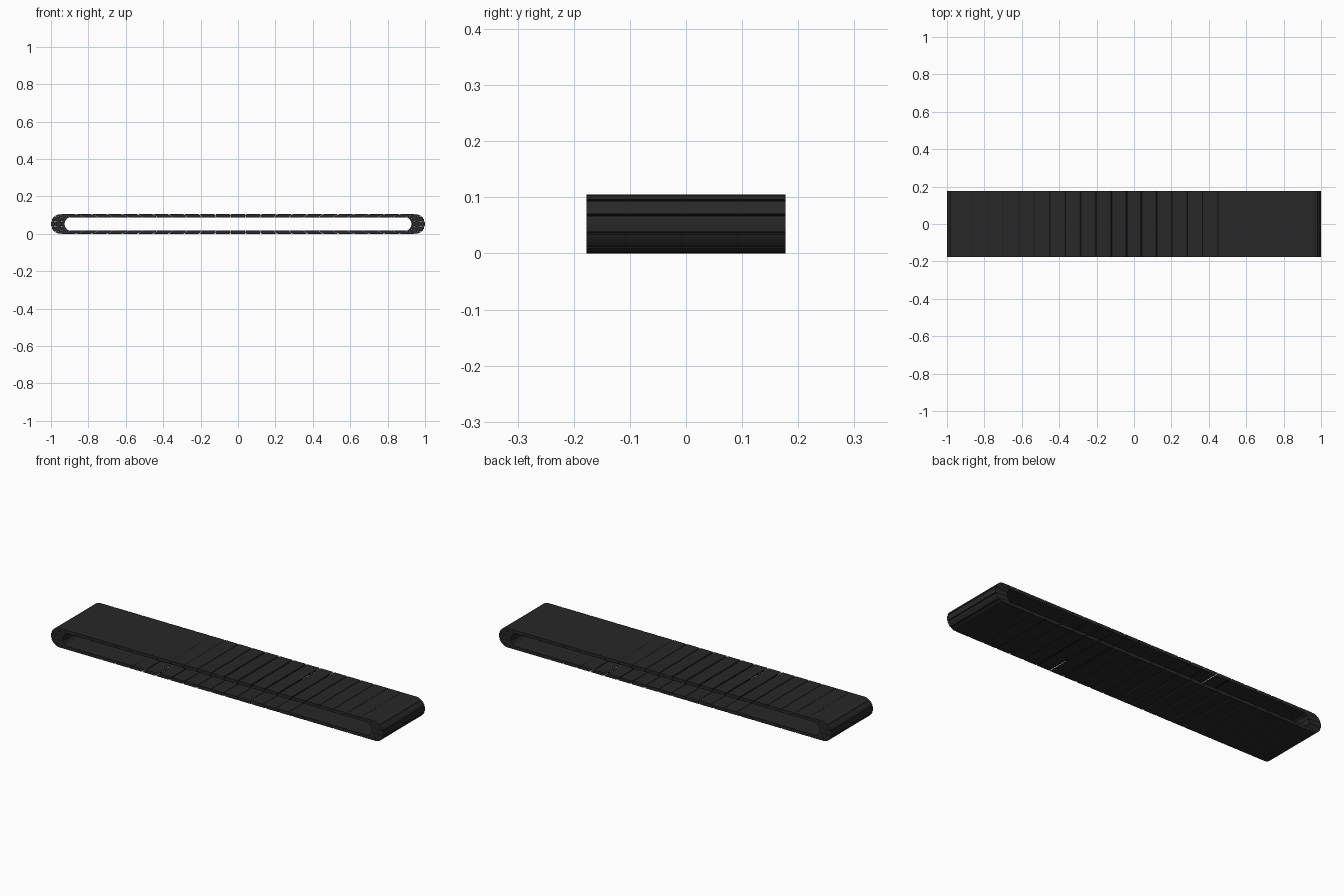
import bpy, bmesh, math

if "Cube" in bpy.data.objects:
    bpy.data.objects.remove(bpy.data.objects["Cube"])

HALF_W = 0.177          # half width in y
R, CX, CZ = 0.0525, 0.9475, 0.0525   # outer end radius and centre
IN_X, IN_RX, IN_RZ = 0.897, 0.03, 0.035  # inner end ellipse
N_FLAT, N_END, SUB = 23, 5, 3

mat = bpy.data.materials.new("black_rubber")
mat.diffuse_color = (0.022, 0.021, 0.022, 1)
mat.use_nodes = True
mat.node_tree.nodes["Principled BSDF"].inputs["Base Color"].default_value = mat.diffuse_color


def outer_inner(s):
    """Outer and inner loop points; s in 0-1 top, 1-2 right end, 2-3 bottom, 3-4 left end."""
    side = int(s) % 4
    t = s - int(s)
    if side in (0, 2):
        k = 1 if side == 0 else -1
        x = k * (2 * t - 1)
        return ((x * CX, CZ + k * R), (x * IN_X, CZ + k * IN_RZ))
    k = 1 if side == 1 else -1
    a = math.pi * (0.5 - t)
    c, n = math.cos(a), math.sin(a)
    return ((k * (CX + R * c), CZ + k * R * n),
            (k * (IN_X + IN_RX * c), CZ + k * IN_RZ * n))


def add_link(bm, s0, s1, steps):
    """One closed tread link with chamfered outer edges beside the joints."""
    gap = (s1 - s0) * 0.015
    end = s1 - 1e-6 - gap
    samples = [outer_inner(s0 + gap + (end - s0 - gap) * i / steps) for i in range(steps + 1)]
    outer = [p[0] for p in samples]
    inner = [p[1] for p in samples]

    def mix(a, b, f):
        return (a[0] + (b[0] - a[0]) * f, a[1] + (b[1] - a[1]) * f)

    # small chamfer at each end of the link
    f = 0.05 * steps
    o, i0 = outer, inner
    lead = [mix(o[0], i0[0], 0.15), mix(o[0], o[1], f)]
    tail = [mix(o[-1], o[-2], f), mix(o[-1], i0[-1], 0.15)]
    profile = lead + o[1:-1] + tail + inner[::-1]
    front = [bm.verts.new((x, -HALF_W, z)) for x, z in profile]
    back = [bm.verts.new((x, HALF_W, z)) for x, z in profile]
    bm.faces.new(front)
    bm.faces.new(back[::-1])
    n = len(profile)
    for i in range(n):
        j = (i + 1) % n
        bm.faces.new((front[i], back[i], back[j], front[j]))


def make_part(name, side):
    """All links of one straight run or one rounded end."""
    bm = bmesh.new()
    count, steps = (N_FLAT, 1) if side % 2 == 0 else (N_END, SUB)
    for i in range(count):
        add_link(bm, side + i / count, side + (i + 1) / count, steps)
    bmesh.ops.recalc_face_normals(bm, faces=bm.faces)
    me = bpy.data.meshes.new(name)
    bm.to_mesh(me)
    bm.free()
    me.materials.append(mat)
    ob = bpy.data.objects.new(name, me)
    bpy.context.collection.objects.link(ob)
    if side % 2:
        bpy.context.view_layer.objects.active = ob
        ob.select_set(True)
        bpy.ops.object.shade_smooth_by_angle(angle=math.radians(25))
        ob.select_set(False)


for idx, part in enumerate(("track_top_run", "track_right_end", "track_bottom_run", "track_left_end")):
    make_part(part, idx)
